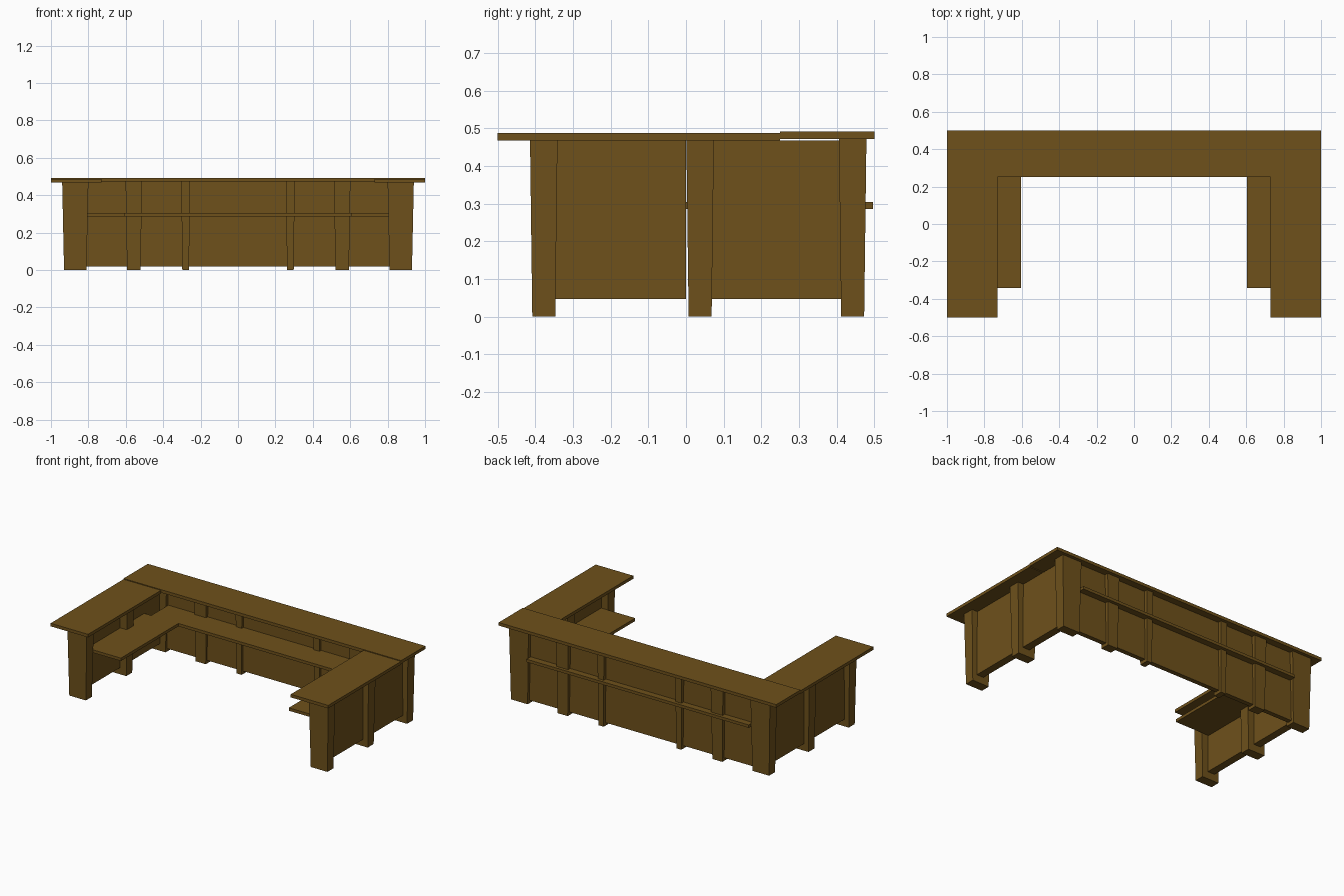
import bpy
import bmesh

if "Cube" in bpy.data.objects:
    bpy.data.objects.remove(bpy.data.objects["Cube"])

wood = bpy.data.materials.new("dark_wood")
wood.diffuse_color = (0.156, 0.082, 0.011, 1)
wood.use_nodes = True
wood.node_tree.nodes["Principled BSDF"].inputs["Base Color"].default_value = wood.diffuse_color


def make(name, x, y, z, taper=0.0, taper_y=None):
    """Box from (min, max) ranges; the foot is drawn in by the taper."""
    ty = taper if taper_y is None else taper_y
    cx, cy = sum(x) / 2, sum(y) / 2
    bm = bmesh.new()
    bmesh.ops.create_cube(bm, size=1)
    for v in bm.verts:
        low = v.co.z < 0
        hx = (x[1] - x[0]) / 2 - (taper if low else 0)
        hy = (y[1] - y[0]) / 2 - (ty if low else 0)
        v.co = (cx + (hx if v.co.x > 0 else -hx),
                cy + (hy if v.co.y > 0 else -hy),
                z[0] if low else z[1])
    mesh = bpy.data.meshes.new(name)
    bm.to_mesh(mesh)
    bm.free()
    mesh.materials.append(wood)
    obj = bpy.data.objects.new(name, mesh)
    bpy.context.collection.objects.link(obj)
    return obj


def pair(name, x, y, z, taper=0.0, taper_y=None):
    """The same part on the left and the right."""
    make("right_" + name, x, y, z, taper, taper_y)
    make("left_" + name, (-x[1], -x[0]), y, z, taper, taper_y)


# Counter tops: long back run and two slightly lower wings
make("back_counter_top", (-1, 1), (0.25, 0.5), (0.472, 0.492))
pair("counter_top", (0.73, 1), (-0.5, 0.25), (0.467, 0.487))

# Tapered wing posts: front, middle, back corner
pair("front_post", (0.80, 0.94), (-0.414, -0.341), (0, 0.467), 0.010, 0.006)
pair("middle_post", (0.80, 0.94), (0.001, 0.074), (0, 0.467), 0.010, 0.006)
pair("corner_post", (0.80, 0.94), (0.406, 0.479), (0, 0.472), 0.010, 0.006)

# Tapered posts along the back
pair("wide_back_post", (0.513, 0.601), (0.406, 0.479), (0, 0.472), 0.008, 0.006)
pair("thin_back_post", (0.257, 0.303), (0.406, 0.479), (0, 0.472), 0.005, 0.006)

# Wall panels between the posts
make("back_panel", (-0.82, 0.82), (0.425, 0.455), (0.02, 0.472))
pair("front_panel", (0.85, 0.90), (-0.36, 0.0), (0.047, 0.467))
pair("rear_panel", (0.85, 0.90), (0.05, 0.42), (0.047, 0.467))

# Inner shelves; the back one runs through the wall as an outer ledge
make("back_shelf", (-0.80, 0.80), (0.25, 0.497), (0.286, 0.305))
pair("wing_shelf", (0.605, 0.855), (-0.341, 0.25), (0.286, 0.305))
